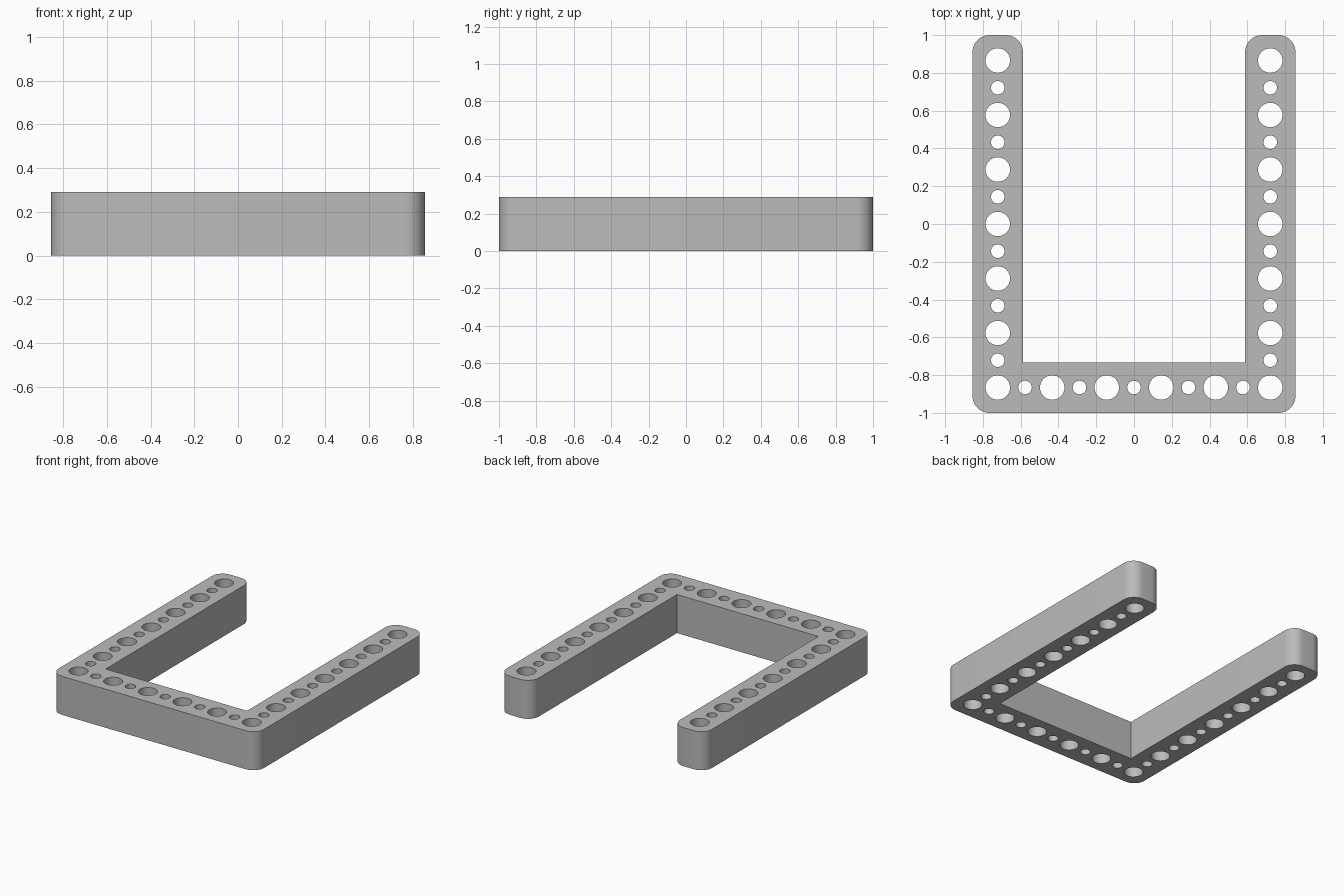
import bpy
import bmesh
from math import pi, cos, sin

cube = bpy.data.objects.get("Cube")
if cube:
    bpy.data.objects.remove(cube, do_unlink=True)

PITCH = 0.2885      # spacing of the large holes
HALF_X, HALF_Y = 0.855, 1.0
WIDTH = 0.267       # bar width
HEIGHT = 0.29
CORNER = 0.09
BIG, SMALL = 0.065, 0.036


def arc(x, y, radius, start, sweep, steps):
    return [(x + radius * cos(start + sweep * i / steps),
             y + radius * sin(start + sweep * i / steps)) for i in range(steps + 1)]


def add_loop(bm, points):
    verts = [bm.verts.new((x, y, 0)) for x, y in points]
    for a, b in zip(verts, verts[1:] + verts[:1]):
        bm.edges.new((a, b))


# Outline of the U: right half, counter-clockwise, then mirrored
inner_x, inner_y = HALF_X - WIDTH, WIDTH - HALF_Y
half = arc(HALF_X - CORNER, CORNER - HALF_Y, CORNER, -pi / 2, pi / 2, 10)
half += arc(HALF_X - CORNER, HALF_Y - CORNER, CORNER, 0, pi / 2, 10)
half += arc(inner_x + CORNER, HALF_Y - CORNER, CORNER, pi / 2, pi / 2, 10)
half.append((inner_x, inner_y))
outline = half + [(-x, y) for x, y in reversed(half)]

bm = bmesh.new()
add_loop(bm, outline)

# Hole rows: large and small alternate along both arms and the front bar
holes = []
row_x, row_y = PITCH * 2.5, PITCH * 3
for i in range(13):
    for side in (-1, 1):
        holes.append((side * row_x, -row_y + i * PITCH / 2, SMALL if i % 2 else BIG))
for i in range(1, 10):
    holes.append((-row_x + i * PITCH / 2, -row_y, SMALL if i % 2 else BIG))
for x, y, radius in holes:
    add_loop(bm, arc(x, y, radius, 0, 2 * pi, 32)[:-1])

# Fill the profile around the holes and extrude it upwards
bmesh.ops.triangle_fill(bm, use_beauty=True, use_dissolve=False, edges=bm.edges[:])
result = bmesh.ops.extrude_face_region(bm, geom=bm.faces[:], use_keep_orig=True)
top = [v for v in result["geom"] if isinstance(v, bmesh.types.BMVert)]
bmesh.ops.translate(bm, verts=top, vec=(0, 0, HEIGHT))
bmesh.ops.recalc_face_normals(bm, faces=bm.faces[:])

mesh = bpy.data.meshes.new("u_frame")
bm.to_mesh(mesh)
bm.free()
frame = bpy.data.objects.new("u_frame", mesh)
bpy.context.collection.objects.link(frame)

# Plain grey plastic
grey = bpy.data.materials.new("grey_plastic")
grey.use_nodes = True
colour = (0.5, 0.5, 0.5, 1)
grey.diffuse_color = colour
grey.node_tree.nodes["Principled BSDF"].inputs["Base Color"].default_value = colour
mesh.materials.append(grey)

bpy.context.view_layer.objects.active = frame
frame.select_set(True)
bpy.ops.object.shade_smooth_by_angle(angle=pi / 6)
